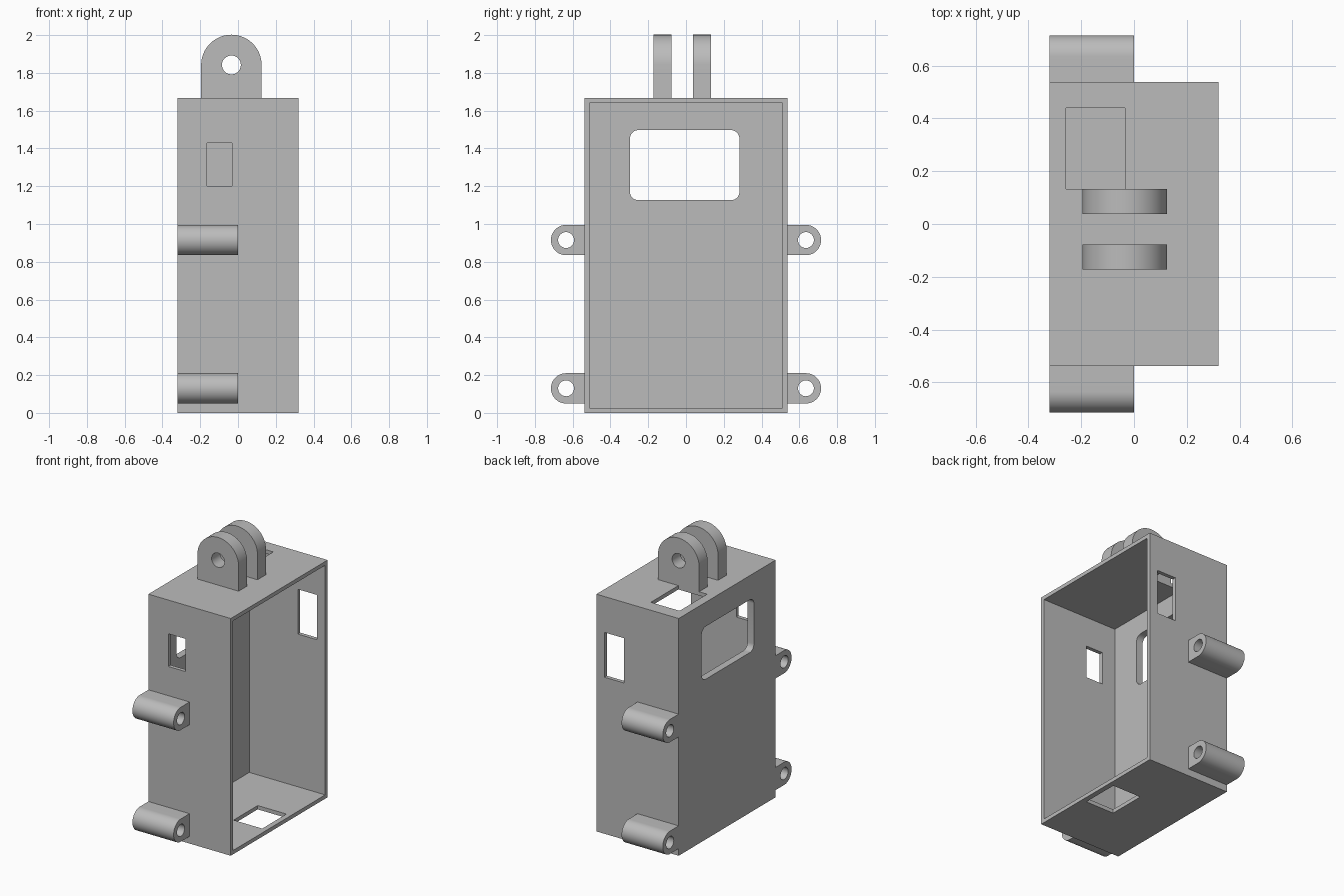
import bpy, bmesh, math
from mathutils import Matrix, Vector

cube = bpy.data.objects.get("Cube")
if cube:
    bpy.data.objects.remove(cube, do_unlink=True)

grey = bpy.data.materials.new("plain grey")
grey.use_nodes = True
COLOUR = (0.5, 0.5, 0.5, 1)
grey.diffuse_color = COLOUR
grey.node_tree.nodes["Principled BSDF"].inputs["Base Color"].default_value = COLOUR


def finish(bm, name):
    bmesh.ops.recalc_face_normals(bm, faces=bm.faces)
    mesh = bpy.data.meshes.new(name)
    bm.to_mesh(mesh)
    bm.free()
    mesh.materials.append(grey)
    ob = bpy.data.objects.new(name, mesh)
    bpy.context.collection.objects.link(ob)
    return ob


def box(name, x, y, z, radius=0):
    """Box from axis ranges; radius rounds the edges running along x."""
    bm = bmesh.new()
    size = [b - a for a, b in (x, y, z)]
    mid = Vector([(a + b) / 2 for a, b in (x, y, z)])
    bmesh.ops.create_cube(bm, size=1, matrix=Matrix.Translation(mid) @ Matrix.Diagonal((*size, 1)))
    if radius:
        edges = [e for e in bm.edges if abs(e.verts[0].co.x - e.verts[1].co.x) > 1e-4]
        bmesh.ops.bevel(bm, geom=edges, offset=radius, segments=8, affect='EDGES', profile=0.5)
    return finish(bm, name)


def extrude_outline(name, outline, place, low, high):
    """Extrude a 2D outline; place maps (u, v, depth) into space."""
    bm = bmesh.new()
    face = bm.faces.new([bm.verts.new(place(u, v, low)) for u, v in outline])
    new = bmesh.ops.extrude_face_region(bm, geom=[face])["geom"]
    shift = Vector(place(0, 0, high)) - Vector(place(0, 0, low))
    bmesh.ops.translate(bm, vec=shift, verts=[g for g in new if isinstance(g, bmesh.types.BMVert)])
    return finish(bm, name)


def cut(ob, cutters):
    for cutter in cutters:
        cutter.hide_render = True
        mod = ob.modifiers.new("cut", 'BOOLEAN')
        mod.operation, mod.solver, mod.object = 'DIFFERENCE', 'EXACT', cutter
        bpy.context.view_layer.objects.active = ob
        bpy.ops.object.modifier_apply(modifier=mod.name)
        bpy.data.objects.remove(cutter, do_unlink=True)


def smooth(ob):
    bpy.ops.object.select_all(action='DESELECT')
    ob.select_set(True)
    bpy.context.view_layer.objects.active = ob
    bpy.ops.object.shade_smooth_by_angle(angle=math.radians(30))


def arc(r, start, end, n):
    steps = [start + (end - start) * i / n for i in range(n + 1)]
    return [(r * math.cos(a), r * math.sin(a)) for a in steps]


def eyelet(name, r, foot, hole, place, low, high):
    """Round-ended tab with an eye, its foot reaching down to v = -foot."""
    ob = extrude_outline(name, arc(r, 0, math.pi, 40) + [(-r, -foot), (r, -foot)], place, low, high)
    ring = arc(hole, 0, 2 * math.pi, 40)[:-1]
    cut(ob, [extrude_outline("eye_cutter", ring, place, low - 0.1, high + 0.1)])
    smooth(ob)


# Open-sided housing with its windows
HX, HY, TOP, WALL = 0.32, 0.538, 1.667, 0.027
housing = box("housing", (-HX, HX), (-HY, HY), (0, TOP))
cut(housing, [
    box("cavity", (-0.27, 0.5), (WALL - HY, HY - WALL), (WALL, TOP - WALL)),
    box("screen_window", (-0.5, -0.2), (-0.297, 0.283), (1.126, 1.497), 0.045),
    box("front_port", (-0.165, -0.033), (-0.7, -0.4), (1.2, 1.43)),
    box("back_port", (0.107, 0.257), (0.4, 0.7), (1.1, 1.415)),
    box("top_port", (-0.258, -0.034), (0.133, 0.44), (1.5, 1.8)),
    box("bottom_port", (0.06, 0.283), (-0.135, 0.133), (-0.1, 0.1)),
])
smooth(housing)

# Screw lugs on the front and back walls
for side, s in (("front", -1), ("back", 1)):
    for level, z in (("lower", 0.13), ("upper", 0.915)):
        eyelet(f"{side}_{level}_lug", 0.08, 0.107, 0.042,
               lambda u, v, d, s=s, z=z: (d, s * (0.635 + v), z + u), -HX, 0)

# Pair of mounting prongs on top
for side, y in (("front", -0.172), ("back", 0.038)):
    eyelet(f"{side}_prong", 0.16, 0.185, 0.05,
           lambda u, v, d: (u - 0.035, d, 1.842 + v), y, y + 0.095)
